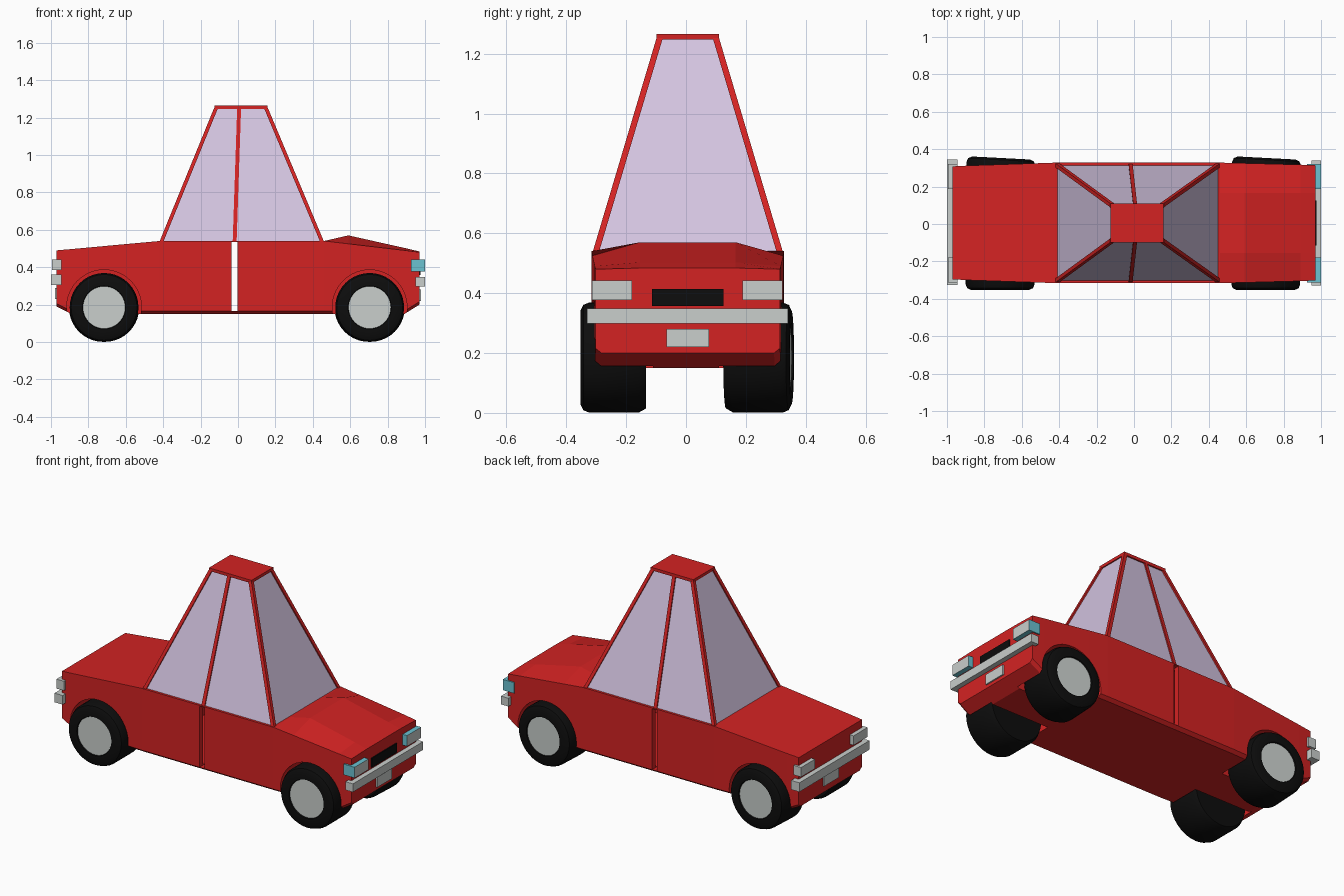
import bpy, bmesh, math
from mathutils import Vector, Matrix

if "Cube" in bpy.data.objects:
    bpy.data.objects.remove(bpy.data.objects["Cube"], do_unlink=True)

CY = 0.006  # centre line of the body


def material(name, *srgb):
    col = [((c + 0.055) / 1.055) ** 2.4 if c > 0.04 else c / 12.92 for c in srgb] + [1]
    m = bpy.data.materials.new(name)
    m.use_nodes = True
    m.diffuse_color = col
    m.node_tree.nodes["Principled BSDF"].inputs["Base Color"].default_value = col
    return m


RED = material("red paint", 0.83, 0.135, 0.135)
GLASS = material("lavender glass", 0.83, 0.77, 0.88)
BLACK = material("black rubber", 0.05, 0.05, 0.05)
GREY = material("light grey", 0.79, 0.81, 0.80)
CYAN = material("cyan lamp", 0.42, 0.76, 0.82)


def finish(bm, name, *mats):
    bmesh.ops.recalc_face_normals(bm, faces=bm.faces)
    me = bpy.data.meshes.new(name)
    bm.to_mesh(me)
    bm.free()
    for m in mats:
        me.materials.append(m)
    ob = bpy.data.objects.new(name, me)
    bpy.context.collection.objects.link(ob)
    return ob


def loft(name, rings, *mats):
    """Skin closed rings of points and cap both ends."""
    bm = bmesh.new()
    rows = [[bm.verts.new(p) for p in ring] for ring in rings]
    n = len(rows[0])
    for a, b in zip(rows, rows[1:]):
        for i in range(n):
            bm.faces.new((a[i], a[(i + 1) % n], b[(i + 1) % n], b[i]))
    bm.faces.new(rows[0])
    bm.faces.new(rows[-1])
    return finish(bm, name, *mats)


def rect(x0, x1, y0, y1, z):
    return [(x0, y0, z), (x1, y0, z), (x1, y1, z), (x0, y1, z)]


def box(name, x, y, z, *mats):
    return loft(name, [rect(*x, *y, h) for h in z], *mats)


def beam(name, a, b, w, mat):
    """Square bar between two points."""
    a, b = Vector(a), Vector(b)
    return loft(name, [rect(p.x - w, p.x + w, p.y - w, p.y + w, p.z) for p in (a, b)], mat)


def cut(target, cutter):
    mod = target.modifiers.new("cut", 'BOOLEAN')
    mod.operation = 'DIFFERENCE'
    mod.solver = 'EXACT'
    mod.object = cutter
    bpy.context.view_layer.objects.active = target
    bpy.ops.object.modifier_apply(modifier=mod.name)
    bpy.data.objects.remove(cutter, do_unlink=True)


def section(x, hw, low, side, crown):
    """Body cross-section with a raised centre and tucked sills."""
    half = [(0.16, crown), (hw, side), (hw, low + 0.016), (hw - 0.02, low)]
    pts = half + [(-y, z) for y, z in reversed(half)]
    return [(x, y + CY, z) for y, z in pts]


# Body shell
body = loft("body", [
    section(-0.97, 0.302, 0.19, 0.49, 0.49),
    section(-0.89, 0.306, 0.15, 0.497, 0.497),
    section(-0.42, 0.322, 0.15, 0.54, 0.54),
    section(0.46, 0.322, 0.15, 0.54, 0.54),
    section(0.59, 0.319, 0.15, 0.525, 0.57),
    section(0.89, 0.311, 0.15, 0.49, 0.503),
    section(0.97, 0.308, 0.20, 0.48, 0.484)], RED)

# Hollow cabin floor and the open slit behind each door
cut(body, box("cavity", (-0.40, 0.44), (CY - 0.29, CY + 0.29), (0.17, 0.53)))
cut(body, box("slit", (-0.035, -0.003), (-0.5, 0.5), (0.167, 0.535)))

# Wheels in round arches; the left pair is turned slightly
AXLES = {"front": 0.704, "rear": -0.716}
TYRE = [(0, 0.104), (0.113, 0.104), (0.116, 0.11), (0.155, 0.11), (0.176, 0.1),
        (0.184, 0.08), (0.184, -0.085), (0.17, -0.11), (0, -0.11)]


def wheel(name, loc, yaw, side):
    bm = bmesh.new()
    vs = [bm.verts.new((r, y * side, 0)) for r, y in TYRE]
    edges = [bm.edges.new(e) for e in zip(vs, vs[1:])]
    bmesh.ops.spin(bm, geom=vs + edges, cent=(0, 0, 0), axis=(0, 1, 0),
                   angle=math.tau, steps=40)
    bmesh.ops.remove_doubles(bm, verts=bm.verts, dist=0.0005)
    for f in bm.faces:
        c = f.calc_center_median()
        outer = c.y * side > 0.1
        f.material_index = int(outer and max(v.co.xz.length for v in f.verts) < 0.114)
    ob = finish(bm, name, BLACK, GREY)
    ob.matrix_world = Matrix.Translation(loc) @ Matrix.Rotation(yaw, 4, 'Z')
    bpy.ops.object.select_all(action='DESELECT')
    ob.select_set(True)
    bpy.context.view_layer.objects.active = ob
    bpy.ops.object.shade_smooth_by_angle(angle=math.radians(35))


for end, x in AXLES.items():
    for side, label in ((-1, "right"), (1, "left")):
        bm = bmesh.new()
        place = Matrix.Translation((x, side * 0.32, 0.186)) @ Matrix.Rotation(math.pi / 2, 4, 'X')
        bmesh.ops.create_cone(bm, cap_ends=True, segments=40, radius1=0.2, radius2=0.2,
                              depth=0.42, matrix=place)
        cut(body, finish(bm, "arch"))
        yaw = math.radians(-3) if side > 0 else 0
        wheel(f"{end}_{label}_wheel", (x, side * 0.243, 0.185), yaw, side)

# Tall tapered cabin: glass, pillars and roof
BASE, TOP = 0.535, 1.252
loft("cabin_glass", [rect(-0.412, 0.452, CY - 0.309, CY + 0.309, BASE),
                     rect(-0.118, 0.15, CY - 0.094, CY + 0.094, TOP)], GLASS)
for side, label in ((-1, "right"), (1, "left")):
    for end, x0, x1 in (("front", 0.45, 0.149), ("rear", -0.41, -0.117)):
        beam(f"{end}_{label}_pillar", (x0, CY + side * 0.308, BASE),
             (x1, CY + side * 0.094, TOP), 0.0105, RED)
    beam(f"{label}_door_pillar", (-0.018, CY + side * 0.306, BASE),
         (0.006, CY + side * 0.091, TOP), 0.0105, RED)
box("roof", (-0.126, 0.159), (CY - 0.104, CY + 0.104), (1.247, 1.265), RED)

# Bumpers, plates and grille
box("front_bumper", (0.95, 1.0), (-0.33, 0.34), (0.298, 0.348), GREY)
box("rear_bumper", (-1.0, -0.945), (-0.325, 0.345), (0.305, 0.36), GREY)
box("front_plate", (0.968, 0.978), (-0.065, 0.077), (0.22, 0.28), GREY)
box("rear_plate", (-0.978, -0.968), (-0.065, 0.077), (0.23, 0.29), GREY)
box("grille", (0.968, 0.976), (-0.114, 0.126), (0.357, 0.414), BLACK)

# Lamps: cyan housings with grey lenses in front, plain grey behind
for label, y0, y1 in (("right", -0.314, -0.18), ("left", 0.188, 0.322)):
    lamp = box(f"{label}_headlamp", (0.925, 1.0), (y0, y1), (0.377, 0.442), CYAN, GREY)
    for f in lamp.data.polygons:
        f.material_index = int(f.normal.x > 0.9)
    box(f"{label}_tail_lamp", (-0.995, -0.945), (y0, y1), (0.385, 0.442), GREY)
